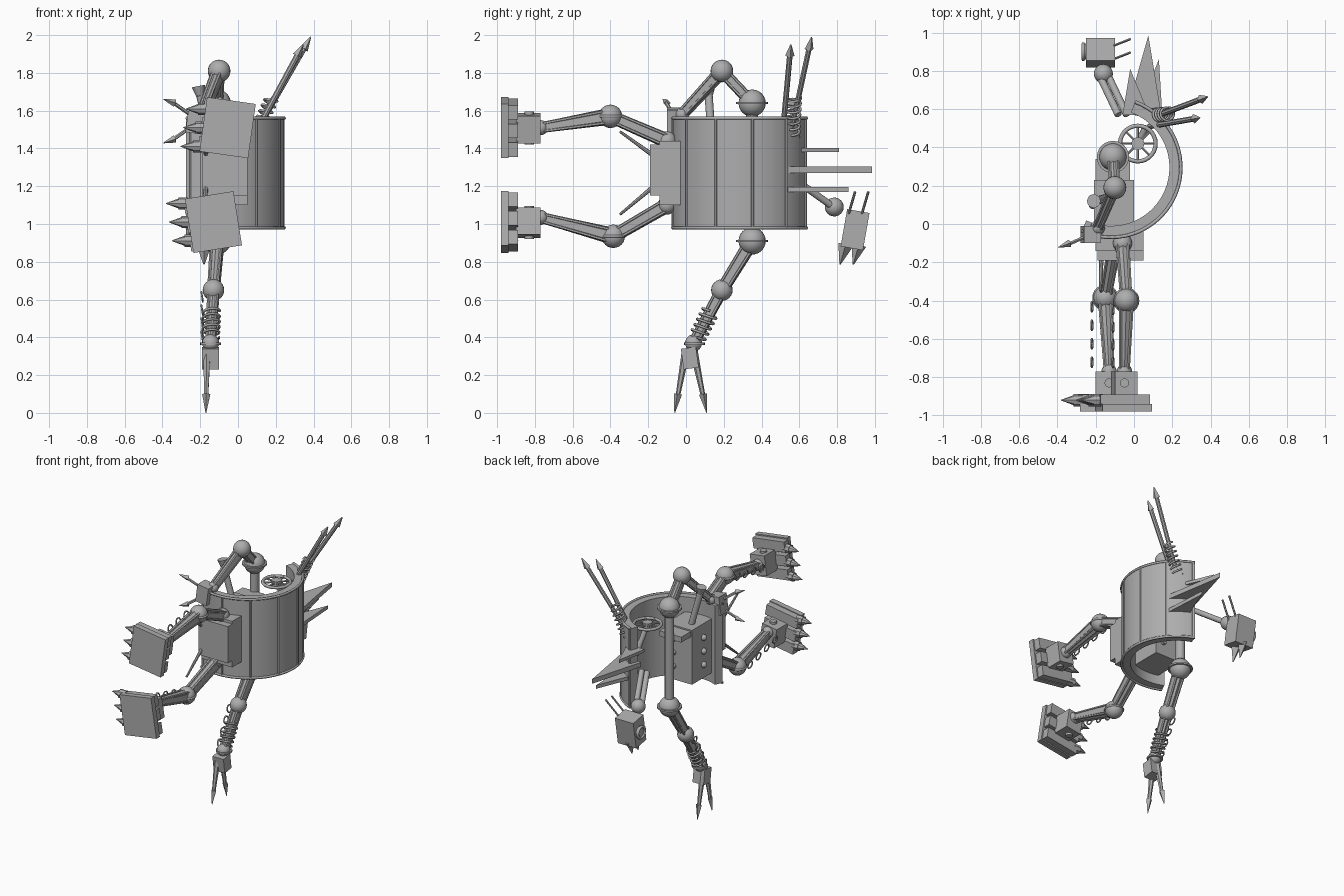
import bpy, bmesh, math
from math import sin, cos, pi, radians
from mathutils import Vector, Matrix

if "Cube" in bpy.data.objects:
    bpy.data.objects.remove(bpy.data.objects["Cube"])

grey = bpy.data.materials.new("plain grey metal")
grey.use_nodes = True
tone = (0.42, 0.42, 0.42, 1)
grey.diffuse_color = tone
grey.node_tree.nodes["Principled BSDF"].inputs["Base Color"].default_value = tone


def finish(name, bm, smooth=True):
    bmesh.ops.recalc_face_normals(bm, faces=bm.faces)
    mesh = bpy.data.meshes.new(name)
    bm.to_mesh(mesh)
    bm.free()
    obj = bpy.data.objects.new(name, mesh)
    bpy.context.collection.objects.link(obj)
    mesh.materials.append(grey)
    if smooth:
        bpy.ops.object.select_all(action='DESELECT')
        obj.select_set(True)
        bpy.context.view_layer.objects.active = obj
        bpy.ops.object.shade_smooth_by_angle(angle=radians(35))
    return obj


def along(a, b):
    """Matrix with z running from a towards b, placed at a."""
    d = Vector(b) - Vector(a)
    return Matrix.Translation(a) @ d.to_track_quat('Z', 'Y').to_matrix().to_4x4(), d.length


def rod(name, a, b, r1, r2=None, n=12):
    bm = bmesh.new()
    m, length = along(a, b)
    bmesh.ops.create_cone(bm, cap_ends=True, segments=n, radius1=r1, radius2=r1 if r2 is None else r2,
                          depth=length, matrix=m @ Matrix.Translation((0, 0, length / 2)))
    return finish(name, bm, n > 6)


def ball(name, c, r):
    bm = bmesh.new()
    bmesh.ops.create_uvsphere(bm, u_segments=20, v_segments=12, radius=r, matrix=Matrix.Translation(c))
    return finish(name, bm)


def box(name, lo, hi, turn=0, axis='Y'):
    lo, hi = Vector(lo), Vector(hi)
    bm = bmesh.new()
    m = Matrix.Translation((lo + hi) / 2) @ Matrix.Rotation(radians(turn), 4, axis)
    bmesh.ops.create_cube(bm, size=1, matrix=m @ Matrix.Diagonal((*(hi - lo), 1)))
    return finish(name, bm, False)


def sweep(name, points, r, closed=False):
    curve = bpy.data.curves.new(name, 'CURVE')
    curve.dimensions = '3D'
    curve.bevel_depth = r
    curve.bevel_resolution = 1
    line = curve.splines.new('POLY')
    line.points.add(len(points) - 1)
    for p, q in zip(line.points, points):
        p.co = (*q, 1)
    line.use_cyclic_u = closed
    obj = bpy.data.objects.new(name, curve)
    obj.data.materials.append(grey)
    bpy.context.collection.objects.link(obj)


def ring(name, c, axis, radius, r, n=20):
    m, _ = along(c, Vector(c) + Vector(axis))
    sweep(name, [m @ Vector((radius * cos(2 * pi * i / n), radius * sin(2 * pi * i / n), 0)) for i in range(n)], r, True)


def coil(name, a, b, radius, turns, r=0.007):
    m, length = along(a, b)
    n = turns * 14
    sweep(name, [m @ Vector((radius * cos(i * pi / 7), radius * sin(i * pi / 7), length * i / n))
                 for i in range(n + 1)], r)


def prism(name, outline, z0, z1):
    bm = bmesh.new()
    face = bm.faces.new([bm.verts.new((x, y, z0)) for x, y in outline])
    top = bmesh.ops.extrude_face_region(bm, geom=[face])
    bmesh.ops.translate(bm, vec=(0, 0, z1 - z0), verts=[v for v in top["geom"] if isinstance(v, bmesh.types.BMVert)])
    return finish(name, bm)


def beam(name, a, b, r1, r2):
    """Limb: faceted core with four thin rails along it."""
    rod(name, a, b, r1, r2, 6)
    m, length = along(a, b)
    for i in range(4):
        t = pi / 4 + i * pi / 2
        side = Vector((cos(t), sin(t), 0))
        rod(name + "_rail", m @ (side * r1), m @ (side * r2 + Vector((0, 0, length))), 0.009, n=6)


def loops(name, a, b, count, x):
    """Row of cable loops beside a limb."""
    for i in range(count):
        p = Vector(a).lerp(Vector(b), (i + 0.5) / count)
        ring(name, (x, p.y, p.z), (1, 0, 0.15), 0.026, 0.005, 12)


# Half-round body shell with rims and seams
CX, CY, R, Z0, Z1 = -0.12, 0.295, 0.365, 0.98, 1.56


def arc(radius, start=-115, end=70, n=36):
    angles = [radians(start + (end - start) * i / n) for i in range(n + 1)]
    return [(CX + radius * cos(t), CY + radius * sin(t)) for t in angles]


prism("body_shell", arc(R) + arc(R - 0.06)[::-1], Z0, Z1)
for z in (Z0, Z1):
    sweep("shell_rim", [(x, y, z) for x, y in arc(R)], 0.009)
for t in (-112, -84, -53, -22, 9, 40, 68):
    x, y = arc(R, t, t + 1, 1)[0]
    rod("shell_seam", (x, y, Z0), (x, y, Z1), 0.008, n=6)

# Chest pack and inner cabinet with knobs
box("chest_pack", (-0.2, -0.14, 1.1), (0.05, -0.03, 1.44))
box("chest_plate", (-0.19, -0.19, 1.15), (0.05, -0.14, 1.42))
box("inner_cabinet", (-0.21, -0.02, 1.05), (0.0, 0.23, 1.45))
box("cabinet_lid", (-0.2, 0.18, 1.4), (-0.02, 0.34, 1.44))
for z in (1.15, 1.25, 1.35):
    ball("cabinet_knob", (-0.215, 0.1, z), 0.022)
    rod("cabinet_dial", (-0.06, 0.23, z), (-0.06, 0.25, z), 0.02)

# Exhaust pipe with flared mouth
rod("exhaust_pipe", (-0.13, 0.14, 1.4), (-0.2, 0.12, 1.68), 0.022)
rod("exhaust_mouth", (-0.2, 0.12, 1.68), (-0.21, 0.12, 1.73), 0.022, 0.036)

# Steering wheel
wheel = Vector((0.02, 0.42, 1.51))
ring("wheel_rim", wheel, (0, 0, 1), 0.093, 0.011, 28)
rod("wheel_hub", wheel - Vector((0, 0, 0.02)), wheel + Vector((0, 0, 0.015)), 0.034)
rod("wheel_post", wheel, (0.06, 0.5, 1.3), 0.018)
for i in range(8):
    t = i * pi / 4
    rod("wheel_spoke", wheel, wheel + Vector((0.09 * cos(t), 0.09 * sin(t), 0)), 0.007, n=6)

# Central pole with joint balls
rod("pole", (-0.11, 0.35, 0.91), (-0.11, 0.35, 1.64), 0.032)
for z in (0.91, 1.64):
    ball("pole_joint", (-0.11, 0.35, z), 0.072)
    rod("joint_flange", (-0.11, 0.35, z - 0.006), (-0.11, 0.35, z + 0.006), 0.084, n=24)

# Leg with spring and two-toed claw
hip, knee, ankle = (-0.11, 0.35, 0.91), (-0.13, 0.19, 0.65), (-0.145, 0.04, 0.37)
beam("thigh", hip, knee, 0.038, 0.032)
ball("knee_ball", knee, 0.057)
beam("shin", knee, ankle, 0.032, 0.026)
coil("shin_spring", (-0.14, 0.13, 0.54), (-0.145, 0.06, 0.4), 0.045, 5)
loops("leg_loop", knee, ankle, 4, -0.19)
ball("ankle_ball", ankle, 0.045)
rod("ankle_flange", (-0.145, 0.045, 0.36), (-0.145, 0.045, 0.372), 0.055, n=20)
box("foot_block", (-0.19, -0.02, 0.235), (-0.1, 0.06, 0.345), 8, 'X')
for root, tip in ((0.0, -0.06), (0.04, 0.11)):
    mid = root + (tip - root) * 0.72
    rod("toe", (-0.165, root, 0.33), (-0.168, mid, 0.09), 0.022, 0.012, 6)
    rod("toe_tip", (-0.168, mid, 0.1), (-0.17, tip, 0.0), 0.022, 0.002, 4)

# Raised arm with small claw hand
shoulder, elbow, wrist = (-0.11, 0.35, 1.64), (-0.1, 0.19, 1.81), (-0.19, -0.02, 1.58)
beam("raised_upper_arm", shoulder, elbow, 0.03, 0.03)
ball("raised_elbow", elbow, 0.06)
beam("raised_forearm", elbow, wrist, 0.032, 0.026)
ball("raised_wrist", wrist, 0.038)
box("raised_hand", (-0.27, -0.1, 1.48), (-0.18, -0.01, 1.61), 8)
for z0, z1 in ((1.57, 1.64), (1.52, 1.45)):
    rod("raised_finger", (-0.24, -0.06, z0), (-0.34, -0.105, z1), 0.01, n=6)
    rod("raised_fingertip", (-0.335, -0.1, z1), (-0.395, -0.122, z1 + (z1 - z0) * 0.3), 0.02, 0.002, 4)


# Two forward arms ending in layered plate hands
def front_arm(side, start, bend, end, cx, cz, turn):
    beam(side + "_upper_arm", start, bend, 0.04, 0.034)
    ball(side + "_shoulder", start, 0.05)
    ball(side + "_elbow", bend, 0.062)
    ring(side + "_elbow_band", bend, (0, 0, 1), 0.06, 0.008)
    beam(side + "_forearm", bend, end, 0.045, 0.028)
    ball(side + "_wrist", end, 0.04)
    loops(side + "_loop", bend, end, 4, bend[0] - 0.07)
    box(side + "_palm", (end[0] - 0.06, -0.9, cz - 0.075), (end[0] + 0.06, -0.77, cz + 0.07), turn)
    rod(side + "_palm_bolt", (end[0], -0.83, cz - 0.09), (end[0], -0.83, cz + 0.085), 0.024)
    box(side + "_plate", (cx - 0.13, -0.98, cz - 0.145), (cx + 0.13, -0.94, cz + 0.145), turn)
    for k in (-1, 0, 1):
        off = Vector((k * 0.1 * sin(radians(turn)), 0, k * 0.1 * cos(radians(turn))))
        c = Vector((cx, -0.92, cz)) + off
        box(side + "_finger", c - Vector((0.14, 0.02, 0.038)), c + Vector((0.12, 0.03, 0.038)), turn)
        rod(side + "_knuckle", c - Vector((0.12, 0, 0)), c - Vector((0.17, 0, 0)), 0.032, n=8)
        rod(side + "_finger_spike", c - Vector((0.17, 0, 0)), c - Vector((0.235, 0, 0)), 0.026, 0.002, 8)


front_arm("upper", (-0.06, -0.1, 1.44), (-0.04, -0.4, 1.57), (-0.05, -0.77, 1.51), -0.055, 1.51, 8)
front_arm("lower", (-0.1, -0.1, 1.1), (-0.15, -0.385, 0.935), (-0.13, -0.77, 1.035), -0.13, 1.01, -9)
for z0, z1 in ((1.36, 1.49), (1.2, 1.05)):
    rod("chest_prong", (-0.17, -0.17, z0), (-0.175, -0.35, z1), 0.012, 0.007, 8)

# Arrow-tipped masts and spring
for a, b in (((0.08, 0.51, 1.46), (0.345, 0.555, 1.95)), ((0.08, 0.55, 1.46), (0.385, 0.665, 1.99))):
    a, b = Vector(a), Vector(b)
    neck = a.lerp(b, 0.88)
    rod("mast", a, neck, 0.015, n=8)
    rod("mast_tip", neck, b, 0.025, 0.003, 4)
coil("mast_spring", (0.09, 0.565, 1.46), (0.18, 0.575, 1.67), 0.034, 7)

# Back blades
for left, right, tip, z, h in (((-0.06, 0.57), (0.08, 0.57), (-0.02, 0.81), 1.38, 0.022),
                               ((-0.04, 0.58), (0.15, 0.53), (0.075, 0.985), 1.27, 0.034),
                               ((0.02, 0.59), (0.15, 0.53), (0.13, 0.86), 1.17, 0.026)):
    prism("back_blade", (left, right, tip), z, z + h)

# Rear arm with camera-like claw head
for dx in (-0.022, 0.022):
    rod("rear_arm_strut", (-0.06 + dx, 0.57, 1.24), (-0.16 + dx, 0.78, 1.09), 0.019)
ball("rear_ball", (-0.16, 0.785, 1.09), 0.05)
box("rear_head", (-0.25, 0.835, 0.87), (-0.1, 0.955, 1.07), -10, 'X')
rod("rear_eye", (-0.25, 0.9, 0.97), (-0.265, 0.9, 0.97), 0.042, n=20)
ring("rear_eye_rim", (-0.265, 0.9, 0.97), (1, 0, 0), 0.04, 0.01)
for y in (0.86, 0.93):
    rod("rear_feeler", (-0.11, y, 1.05), (-0.02, y + 0.035, 1.17), 0.007, n=6)
for y in (0.835, 0.905):
    rod("rear_fang", (-0.18, y + 0.01, 0.89), (-0.18, y - 0.02, 0.785), 0.04, 0.003, 4)
